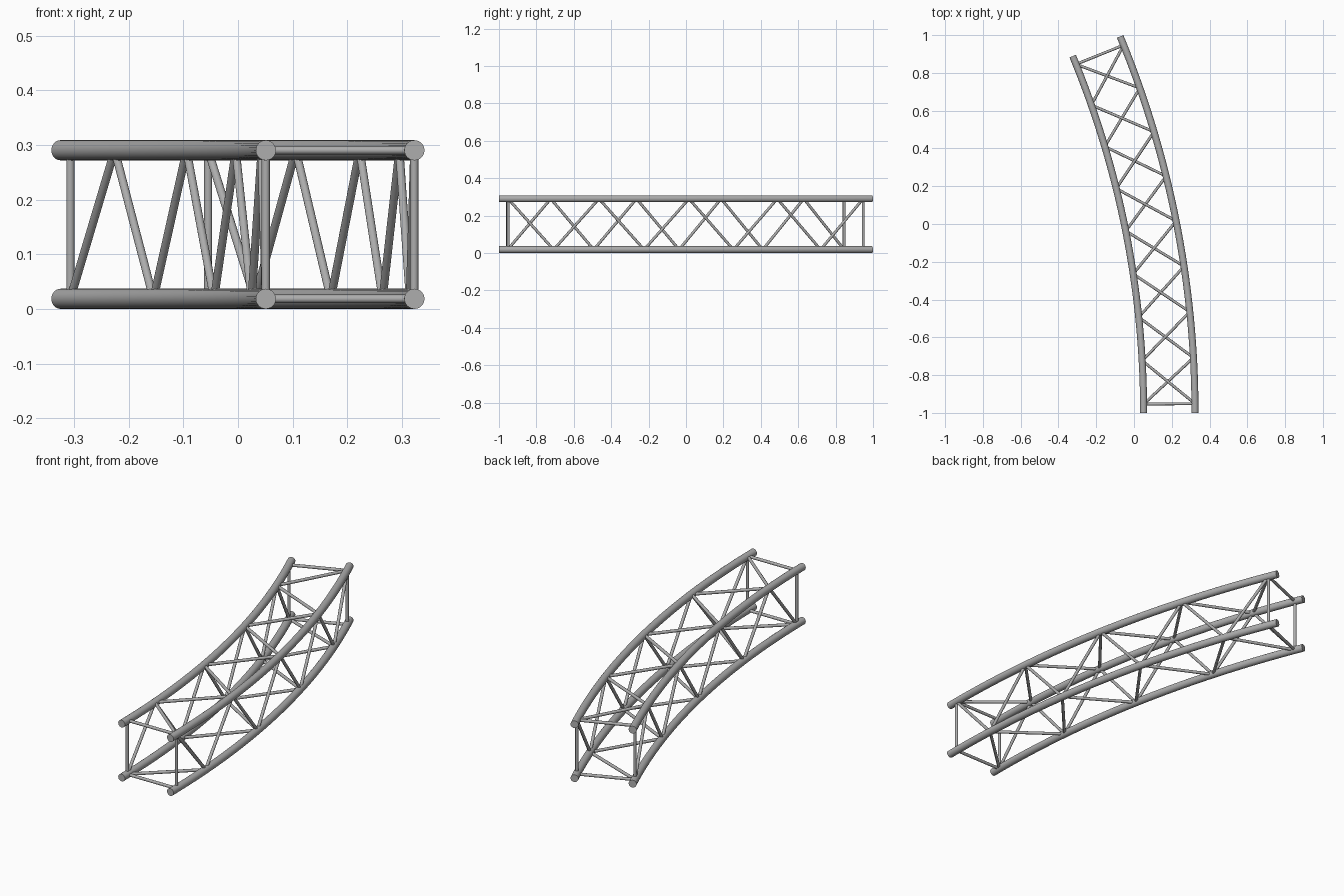
import bpy, bmesh, math
from mathutils import Vector

cube = bpy.data.objects.get("Cube")
if cube:
    bpy.data.objects.remove(cube, do_unlink=True)

# Plan arc shared by all chords
CENTRE_X = -4.885
R_OUT, R_IN = 5.208, 4.936
SWEEP = math.radians(22.5)
Z_LOW, Z_TOP = 0.0185, 0.2905
CHORD_R, STRUT_R = 0.0185, 0.0075
FIRST, LAST, BAYS = 0.0094, 0.3832, 8

metal = bpy.data.materials.new("grey metal")
metal.use_nodes = True
colour = (0.42, 0.42, 0.42, 1)
metal.diffuse_color = colour
metal.node_tree.nodes["Principled BSDF"].inputs["Base Color"].default_value = colour


def on_arc(radius, angle, z):
    return Vector((CENTRE_X + radius * math.cos(angle), radius * math.sin(angle) - 1, z))


def tube(name, points, tangents, radius, sides):
    """Round tube swept through the points, with flat end caps."""
    bm = bmesh.new()
    rings = []
    for p, t in zip(points, tangents):
        t = t.normalized()
        ref = Vector((1, 0, 0)) if abs(t.z) > 0.95 else Vector((0, 0, 1))
        u = t.cross(ref).normalized()
        v = t.cross(u)
        angles = [math.tau * i / sides for i in range(sides)]
        rings.append([bm.verts.new(p + radius * (u * math.cos(a) + v * math.sin(a))) for a in angles])
    for a, b in zip(rings, rings[1:]):
        for i in range(sides):
            j = (i + 1) % sides
            bm.faces.new((a[i], a[j], b[j], b[i])).smooth = True
    bm.faces.new(rings[0])
    bm.faces.new(rings[-1])
    bmesh.ops.recalc_face_normals(bm, faces=bm.faces)
    mesh = bpy.data.meshes.new(name)
    bm.to_mesh(mesh)
    bm.free()
    mesh.materials.append(metal)
    obj = bpy.data.objects.new(name, mesh)
    bpy.context.collection.objects.link(obj)


def strut(name, a, b):
    tube(name, [a, b], [b - a, b - a], STRUT_R, 16)


def node(side, level, k):
    """Joint k along one of the four chords."""
    angle = FIRST + (LAST - FIRST) * k / BAYS
    return on_arc(R_OUT if side == "outer" else R_IN, angle, Z_TOP if level == "top" else Z_LOW)


# Four curved chords
STEPS = 32
for side, radius in (("outer", R_OUT), ("inner", R_IN)):
    for level, z in (("top", Z_TOP), ("bottom", Z_LOW)):
        angles = [SWEEP * i / STEPS for i in range(STEPS + 1)]
        tube(f"{side}_{level}_chord",
             [on_arc(radius, a, z) for a in angles],
             [Vector((-math.sin(a), math.cos(a), 0)) for a in angles],
             CHORD_R, 24)

# Square frames at both ends
for end, k in (("front", 0), ("back", BAYS)):
    for side in ("outer", "inner"):
        strut(f"{end}_{side}_post", node(side, "bottom", k), node(side, "top", k))
    for level in ("top", "bottom"):
        strut(f"{end}_{level}_tie", node("inner", level, k), node("outer", level, k))

# Zigzag bracing on the four long sides, sharing joints
for k in range(BAYS):
    even, odd = (k, k + 1) if k % 2 == 0 else (k + 1, k)
    strut(f"outer_brace_{k}", node("outer", "top", even), node("outer", "bottom", odd))
    strut(f"inner_brace_{k}", node("inner", "bottom", even), node("inner", "top", odd))
    strut(f"top_brace_{k}", node("outer", "top", even), node("inner", "top", odd))
    strut(f"bottom_brace_{k}", node("inner", "bottom", even), node("outer", "bottom", odd))
